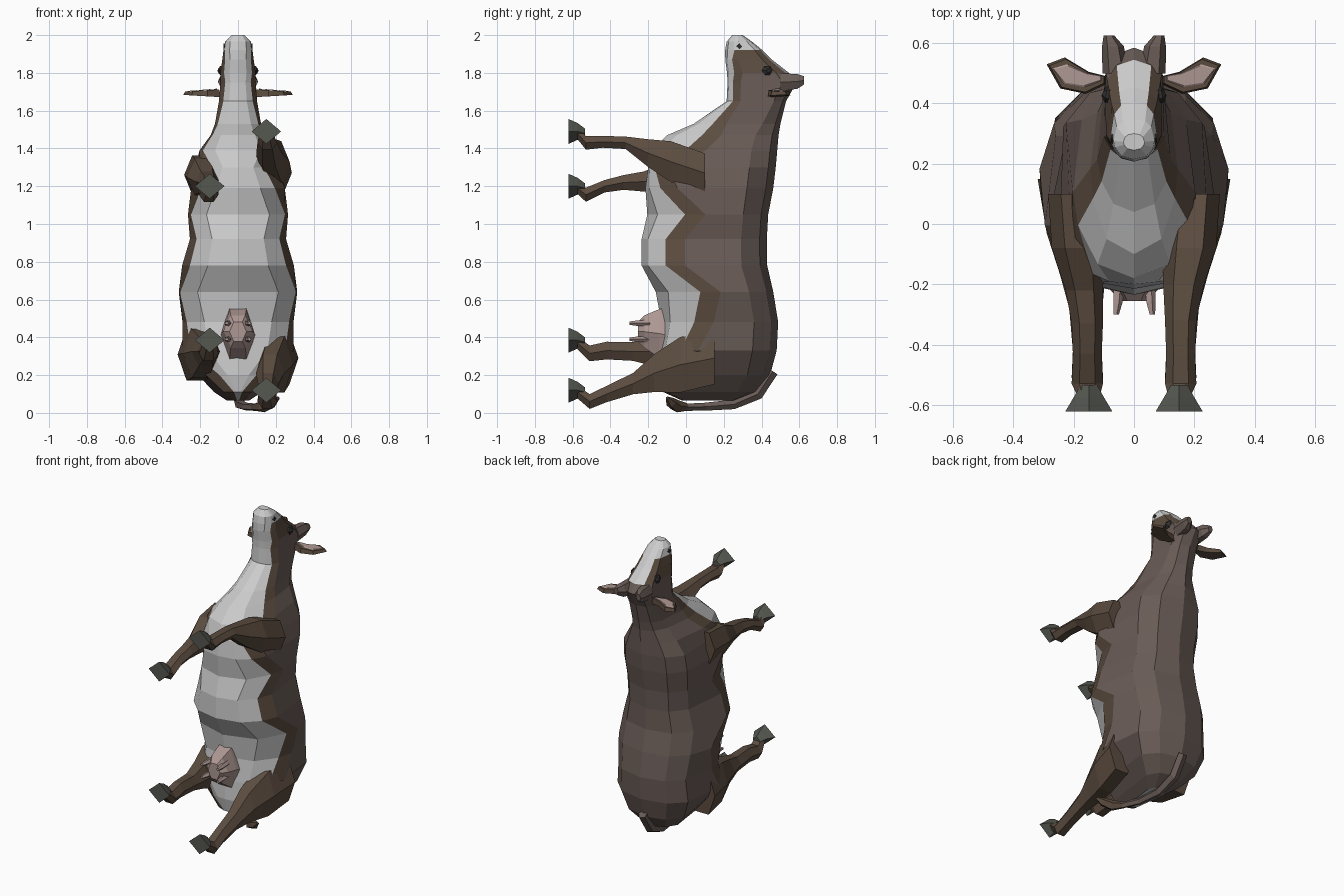
import bpy, bmesh
from math import sin, cos, pi, radians
from mathutils import Vector


def material(name, rgb):
    m = bpy.data.materials.new(name)
    m.diffuse_color = (*rgb, 1)
    return m


WHITE = material("white hide", (0.62, 0.62, 0.61))
BROWN = material("brown hide", (0.105, 0.072, 0.05))
GREY = material("grey brown hide", (0.14, 0.105, 0.093))
PINK = material("pink skin", (0.42, 0.31, 0.29))
HOOF = material("hoof grey", (0.09, 0.095, 0.08))
DARK = material("eye black", (0.03, 0.03, 0.03))


def loft(name, rings, mats, pick=lambda i, j: 0):
    """Skin closed rings of points, cap both ends; pick chooses each face's material."""
    bm = bmesh.new()
    vs = [[bm.verts.new(p) for p in r] for r in rings]
    n = len(rings[0])
    for i in range(len(rings) - 1):
        for j in range(n):
            k = (j + 1) % n
            f = bm.faces.new((vs[i][j], vs[i][k], vs[i + 1][k], vs[i + 1][j]))
            f.material_index = pick(i, j)
    bm.faces.new(vs[0][::-1])
    bm.faces.new(vs[-1])
    bmesh.ops.recalc_face_normals(bm, faces=bm.faces)
    me = bpy.data.meshes.new(name)
    bm.to_mesh(me)
    bm.free()
    for m in mats:
        me.materials.append(m)
    ob = bpy.data.objects.new(name, me)
    bpy.context.collection.objects.link(ob)
    return ob


def ring_y(x, y, z, rx, rz, n=6, turn=0.0):
    return [(x + rx * cos(turn + 2 * pi * k / n), y, z + rz * sin(turn + 2 * pi * k / n)) for k in range(n)]


# Body, neck and head: z, belly y, back y, half width, hide boundary angle
sections = [
    (0.065, -0.02, 0.26, 0.07, -88), (0.11, -0.12, 0.37, 0.15, -85), (0.20, -0.14, 0.445, 0.25, -72),
    (0.33, -0.14, 0.48, 0.31, -40), (0.48, -0.13, 0.488, 0.295, -26), (0.64, -0.16, 0.462, 0.315, -14),
    (0.78, -0.235, 0.43, 0.308, -38), (0.92, -0.235, 0.428, 0.265, -38), (1.05, -0.205, 0.435, 0.265, -22),
    (1.19, -0.215, 0.462, 0.278, -50), (1.30, -0.20, 0.475, 0.268, -64), (1.39, -0.18, 0.483, 0.205, -28),
    (1.47, -0.10, 0.49, 0.145, -22), (1.53, 0.04, 0.50, 0.125, -34), (1.65, 0.215, 0.53, 0.115, -52),
    (1.75, 0.22, 0.585, 0.112, -58), (1.80, 0.217, 0.545, 0.105, -50), (1.87, 0.208, 0.455, 0.09, -45),
    (1.92, 0.207, 0.405, 0.078, -30), (1.965, 0.215, 0.35, 0.068, -25), (2.0, 0.245, 0.30, 0.035, -20)]
rings = []
for z, y0, y1, w, ab in sections:
    half = [-90, (ab - 90) / 2, ab, ab + 20, 36, 62, 90]
    pts = []
    for a in half:
        a = radians(a)
        pts.append((w * max(cos(a), 0) ** 0.8, (y0 + y1) / 2 + (y1 - y0) / 2 * sin(a), z))
    pts[0], pts[-1] = (0, y0, z), (0, y1, z)
    rings.append(pts + [(-x, y, zz) for x, y, zz in pts[-2:0:-1]])


def hide(i, j):
    band = min(j, 11 - j)
    if i >= 18 or band < 2 or (i >= 16 and band == 5):
        return 0
    return 1 if band == 2 or i >= 16 else 2


loft("body_and_head", rings, [WHITE, BROWN, GREY], hide)

# Legs: side, then rows of y, z, x, rx, rz from the body to the fetlock
legs = {
    "front_leg_right": (1, [(0.10, 1.27, 0.20, 0.085, 0.12), (-0.08, 1.33, 0.185, 0.088, 0.125),
                            (-0.20, 1.375, 0.165, 0.068, 0.085), (-0.32, 1.43, 0.155, 0.052, 0.038),
                            (-0.44, 1.435, 0.155, 0.048, 0.036), (-0.53, 1.43, 0.155, 0.052, 0.042),
                            (-0.575, 1.48, 0.15, 0.036, 0.035)], 1.49),
    "front_leg_left": (-1, [(0.10, 1.26, 0.20, 0.085, 0.12), (-0.08, 1.25, 0.185, 0.088, 0.11),
                            (-0.22, 1.225, 0.165, 0.062, 0.062), (-0.33, 1.22, 0.155, 0.052, 0.045),
                            (-0.43, 1.20, 0.155, 0.048, 0.038), (-0.53, 1.155, 0.155, 0.052, 0.043),
                            (-0.575, 1.19, 0.15, 0.036, 0.035)], 1.20),
    "hind_leg_right": (1, [(0.15, 0.29, 0.225, 0.095, 0.16), (-0.03, 0.255, 0.20, 0.09, 0.17),
                           (-0.17, 0.21, 0.17, 0.075, 0.115), (-0.28, 0.155, 0.16, 0.055, 0.065),
                           (-0.42, 0.10, 0.155, 0.048, 0.05), (-0.51, 0.06, 0.155, 0.052, 0.045),
                           (-0.575, 0.11, 0.15, 0.036, 0.038)], 0.12),
    "hind_leg_left": (-1, [(0.15, 0.31, 0.225, 0.095, 0.16), (-0.03, 0.315, 0.20, 0.09, 0.15),
                           (-0.17, 0.325, 0.17, 0.075, 0.09), (-0.28, 0.325, 0.16, 0.055, 0.057),
                           (-0.42, 0.33, 0.155, 0.048, 0.054), (-0.51, 0.315, 0.155, 0.052, 0.048),
                           (-0.575, 0.37, 0.15, 0.036, 0.038)], 0.385)}
for name, (s, rows, hz) in legs.items():
    loft(name, [ring_y(s * x, y, z, rx, rz) for y, z, x, rx, rz in rows], [BROWN])
    # Diamond-shaped hoof flaring toward the sole
    loft(name.replace("leg", "hoof"), [ring_y(s * 0.15, -0.535, hz - 0.01, 0.028, 0.025, 4),
                                       ring_y(s * 0.15, -0.575, hz, 0.05, 0.045, 4),
                                       ring_y(s * 0.15, -0.622, hz, 0.078, 0.066, 4)], [HOOF])

# Udder and four teats
loft("udder", [ring_y(0, -0.06, 0.40, 0.095, 0.19), ring_y(0, -0.14, 0.42, 0.088, 0.15),
               ring_y(0, -0.22, 0.43, 0.078, 0.10), ring_y(0, -0.255, 0.43, 0.045, 0.06)], [PINK])
for s in (-1, 1):
    for z in (0.39, 0.475):
        loft("teat", [ring_y(s * 0.05, -0.19, z, 0.02, 0.018, 5), ring_y(s * 0.055, -0.26, z, 0.017, 0.015, 5),
                      ring_y(s * 0.06, -0.30, z, 0.01, 0.009, 5)], [PINK])


def tube(name, path, mat, n=5):
    """Round tube along a path of (point, radius)."""
    pts = [Vector(p) for p, r in path]
    rings = []
    for i, (p, r) in enumerate(path):
        d = pts[min(i + 1, len(pts) - 1)] - pts[max(i - 1, 0)]
        q = d.to_track_quat('Z', 'Y')
        rings.append([pts[i] + q @ Vector((r * cos(2 * pi * k / n), r * sin(2 * pi * k / n), 0)) for k in range(n)])
    return loft(name, rings, [mat])


# Tail curving down the rump and sweeping to one side, with a tuft
tube("tail", [((0, 0.46, 0.22), 0.03), ((0, 0.38, 0.10), 0.032), ((0.01, 0.25, 0.045), 0.027),
              ((0.04, 0.10, 0.033), 0.022), ((0.09, 0.0, 0.03), 0.02)], GREY)
tube("tail_tuft", [((0.08, 0.01, 0.03), 0.019), ((0.13, -0.05, 0.035), 0.034),
                   ((0.18, -0.08, 0.055), 0.028), ((0.215, -0.10, 0.08), 0.008)], BROWN)

# Ears, horns, eyes and nostrils, one of each per side
ear = [(0.09, 0.49), (0.15, 0.505), (0.23, 0.553), (0.29, 0.53), (0.245, 0.45), (0.16, 0.432), (0.09, 0.465)]
for s in (-1, 1):
    back = [(s * x, y, 1.672 + 0.06 * (x - 0.1)) for x, y in ear]
    front = [(s * (x * 0.9 + 0.019), y * 0.9 + 0.049, 1.712 - 0.06 * (x - 0.1)) for x, y in ear]
    loft("ear", [back, front], [BROWN])
    loft("inner_ear", [[(x * 0.9 + s * 0.018, y * 0.7 + 0.148, z + 0.001) for x, y, z in front],
                       [(x * 0.85 + s * 0.027, y * 0.6 + 0.197, z + 0.004) for x, y, z in front]], [PINK])
    loft("horn", [ring_y(s * 0.06, 0.50, 1.75, 0.045, 0.055), ring_y(s * 0.07, 0.59, 1.755, 0.036, 0.045),
                  ring_y(s * 0.083, 0.625, 1.76, 0.018, 0.025)], [GREY])
    tube("eye", [((s * 0.07, 0.43, 1.812), 0.03), ((s * 0.093, 0.43, 1.812), 0.027),
                 ((s * 0.104, 0.435, 1.812), 0.01)], DARK, 6)
    tube("nostril", [((s * 0.05, 0.283, 1.94), 0.02), ((s * 0.077, 0.283, 1.94), 0.014)], DARK, 4)
